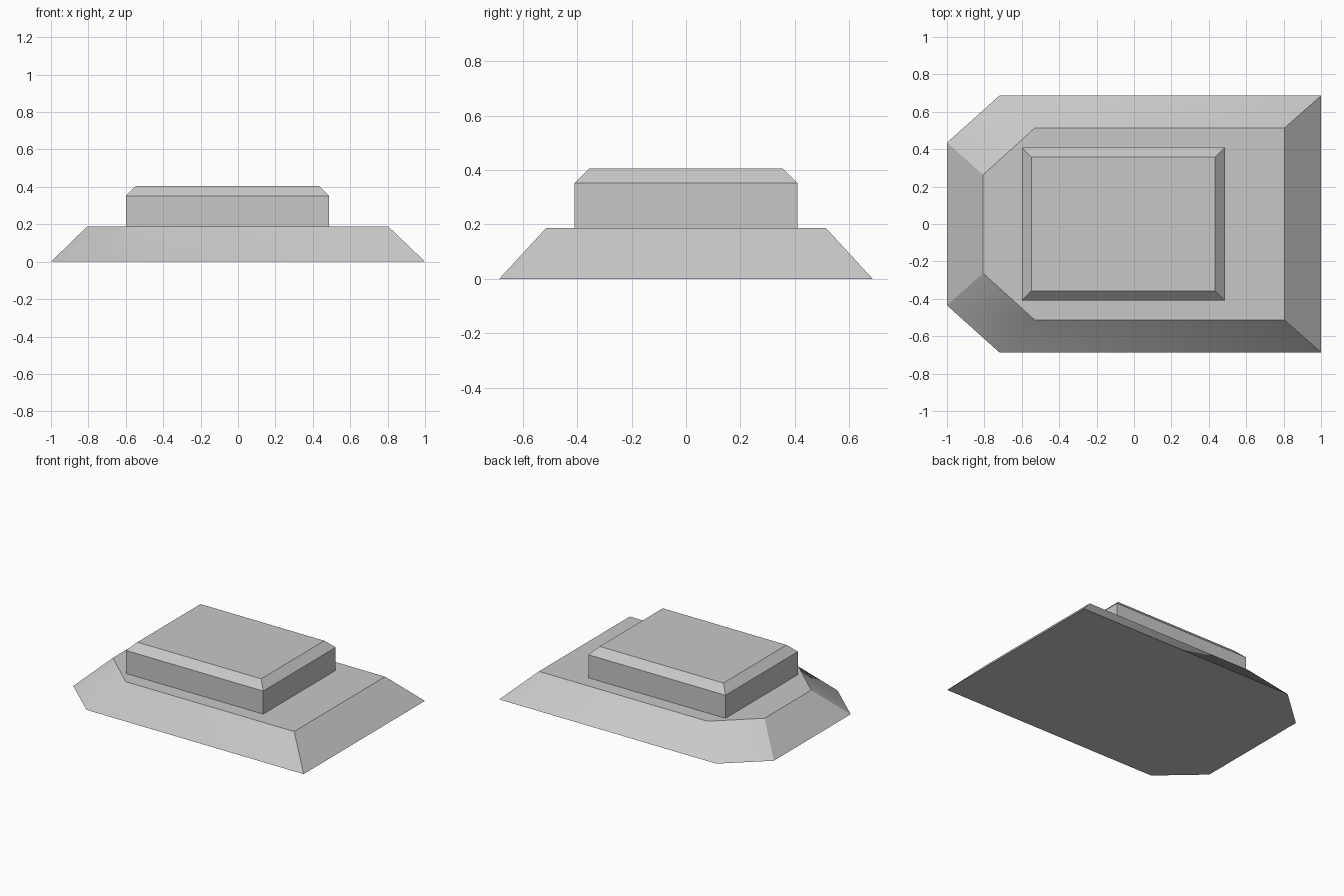
import bpy, bmesh

cube = bpy.data.objects.get("Cube")
if cube:
    bpy.data.objects.remove(cube, do_unlink=True)

# Plain grey used on every part
grey = bpy.data.materials.new("light grey")
grey.use_nodes = True
colour = (0.58, 0.58, 0.58, 1)
grey.diffuse_color = colour
grey.node_tree.nodes["Principled BSDF"].inputs["Base Color"].default_value = colour


def outline(half):
    """Mirror half an outline across y = 0 into a closed counter-clockwise ring."""
    return [(x, -y) for x, y in half] + [(x, y) for x, y in reversed(half)]


def loft(name, rings, is_soft=None):
    """Stack (outline, height) rings into a closed solid; soft edges blend."""
    bm = bmesh.new()
    loops = [[bm.verts.new((x, y, z)) for x, y in ring] for ring, z in rings]
    bm.faces.new(loops[0][::-1])
    bm.faces.new(loops[-1])
    for low, high in zip(loops, loops[1:]):
        for i in range(len(low)):
            j = (i + 1) % len(low)
            bm.faces.new((low[i], low[j], high[j], high[i]))
    bmesh.ops.recalc_face_normals(bm, faces=bm.faces)
    for face in bm.faces:
        face.smooth = is_soft is not None
    for edge in bm.edges:
        edge.smooth = bool(is_soft and is_soft(edge))
    mesh = bpy.data.meshes.new(name)
    bm.to_mesh(mesh)
    bm.free()
    mesh.materials.append(grey)
    obj = bpy.data.objects.new(name, mesh)
    bpy.context.collection.objects.link(obj)
    return obj


def shoulder_edge(edge):
    """Sloping edge where a long side turns into a cut corner."""
    a, b = (v.co for v in edge.verts)
    return abs(a.z - b.z) > 0.1 and -0.75 < min(a.x, b.x) and max(a.x, b.x) < 0


# Sloped base with two cut corners at one end
base_foot = outline([(-1, 0.435), (-0.72, 0.686), (1, 0.686)])
base_deck = outline([(-0.807, 0.263), (-0.53, 0.514), (0.805, 0.514)])
loft("sloped_base", [(base_foot, 0), (base_deck, 0.187)], shoulder_edge)

# Upper block with a bevelled top
block_wall = outline([(-0.6, 0.41), (0.487, 0.41)])
block_top = outline([(-0.547, 0.357), (0.434, 0.357)])
loft("upper_block", [(block_wall, 0.187), (block_wall, 0.352), (block_top, 0.405)])
